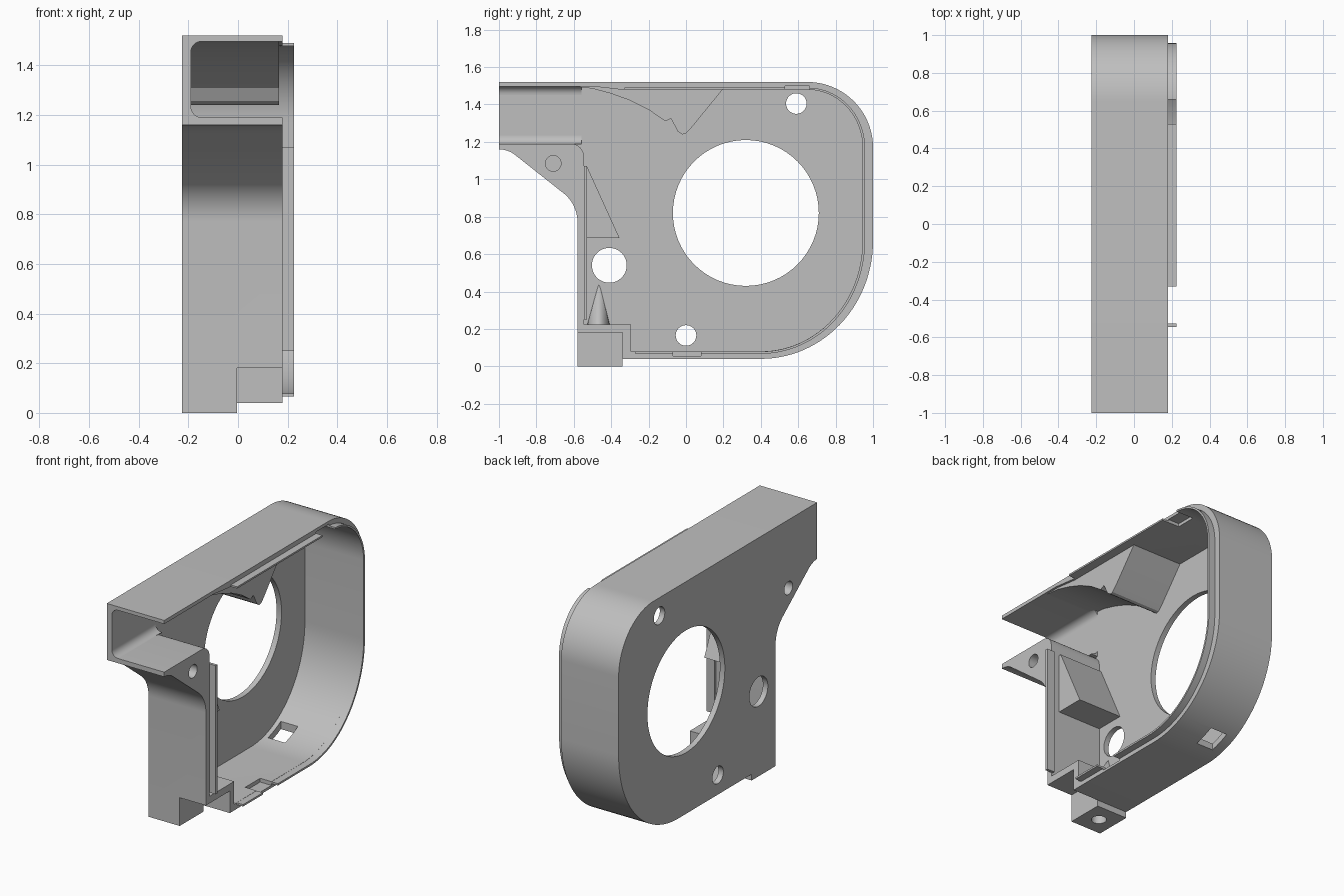
import bpy, bmesh
from math import cos, sin, pi, radians
from mathutils import Vector

cube = bpy.data.objects.get("Cube")
if cube:
    bpy.data.objects.remove(cube, do_unlink=True)

grey = bpy.data.materials.new("light_grey_plastic")
grey.use_nodes = True
grey.diffuse_color = (0.52, 0.52, 0.52, 1)
grey.node_tree.nodes["Principled BSDF"].inputs["Base Color"].default_value = (0.52, 0.52, 0.52, 1)

BACK, INNER, RIM, LIP = -0.225, -0.19, 0.18, 0.225


def add_object(name, bm):
    bmesh.ops.recalc_face_normals(bm, faces=bm.faces)
    mesh = bpy.data.meshes.new(name)
    bm.to_mesh(mesh)
    bm.free()
    mesh.materials.append(grey)
    ob = bpy.data.objects.new(name, mesh)
    bpy.context.collection.objects.link(ob)
    return ob


def prism(name, pts, lo, hi, axis=0):
    """Extrude a closed profile along one axis."""
    bm = bmesh.new()
    verts = []
    for p in pts:
        co = list(p)
        co.insert(axis, lo)
        verts.append(bm.verts.new(co))
    face = bm.faces.new(verts)
    shift = Vector((0, 0, 0))
    shift[axis] = hi - lo
    new = bmesh.ops.extrude_face_region(bm, geom=[face])["geom"]
    bmesh.ops.translate(bm, vec=shift, verts=[v for v in new if isinstance(v, bmesh.types.BMVert)])
    return add_object(name, bm)


def box(name, x, y, z):
    return prism(name, [(y[0], z[0]), (y[1], z[0]), (y[1], z[1]), (y[0], z[1])], *x)


def arc(cy, cz, ry, rz, start, end, n=20):
    steps = [radians(start + (end - start) * i / n) for i in range(n + 1)]
    return [(cy + ry * cos(a), cz + rz * sin(a)) for a in steps]


def circle(cy, cz, r, n=64):
    return arc(cy, cz, r, r, 0, 360, n)[:-1]


def cut(target, cutter):
    mod = target.modifiers.new("cut", "BOOLEAN")
    mod.operation = "DIFFERENCE"
    mod.solver = "EXACT"
    mod.object = cutter
    bpy.context.view_layer.objects.active = target
    bpy.ops.object.modifier_apply(modifier=mod.name)
    bpy.data.objects.remove(cutter, do_unlink=True)


def scroll(side, top, bottom):
    """Rounded rear of the housing, from the top edge round to the bottom edge."""
    return (arc(0.65, 1.17, side - 0.65, top - 1.17, 90, 0)
            + arc(0.40, 0.67, side - 0.40, 0.67 - bottom, 0, -90, 28))


# Housing: outer silhouette with the cavity hollowed out
outline = ([(-1, 1.52)] + scroll(1.0, 1.52, 0.04)
           + [(-0.34, 0.04), (-0.34, 0), (-0.58, 0)]
           + arc(-0.78, 0.77, 0.2, 0.2, 0, 48, 10)
           + arc(-1.0, 1.02, 0.14, 0.14, 50, 90, 8))
housing = prism("housing", outline, BACK, RIM)

cavity = ([(-1.1, 1.497), (-0.5, 1.497), (-0.35, 1.48)] + scroll(0.945, 1.48, 0.08)
          + [(-0.295, 0.08), (-0.295, 0.225), (-0.545, 0.225)]
          + arc(-0.615, 1.12, 0.07, 0.07, 0, 90, 8) + [(-1.1, 1.19)])
cut(housing, prism("cavity_cutter", cavity, INNER, 0.4))

# Corner notch beside the foot
cut(housing, box("notch_cutter", (-0.005, 0.4), (-0.7, -0.34), (-0.1, 0.18)))

# Fan inlet and mounting holes in the back plate
for y, z, r in [(0.32, 0.82, 0.39), (0.59, 1.405, 0.055), (-0.41, 0.54, 0.093), (0, 0.165, 0.055)]:
    cut(housing, prism("hole_cutter", circle(y, z, r), -0.4, -0.1))

# Blind screw holes in the duct gusset, from both sides
for lo, hi in [(-0.4, -0.04), (0.0, 0.4)]:
    cut(housing, prism("gusset_hole_cutter", circle(-0.71, 1.085, 0.042, 32), lo, hi))

# Screw hole up into the foot, and the square window in the lower wall
cut(housing, prism("foot_hole_cutter", circle(-0.115, -0.46, 0.045, 32), -0.1, 0.17, axis=2))
cut(housing, box("window_cutter", (-0.16, -0.04), (0.53, 0.66), (0, 0.25)))

# Locating lip around the open side
rim_lip = prism("rim_lip", [(-0.33, 1.49)] + scroll(0.957, 1.49, 0.067) + [(-0.27, 0.067)]
                + ([(-0.33, 1.479)] + scroll(0.944, 1.479, 0.079) + [(-0.27, 0.079)])[::-1],
                0.17, LIP)
front_lip = box("front_lip", (0.17, LIP), (-0.546, -0.528), (0.25, 1.07))

# Clip gaps through the lip, with shallow recesses in the wall
for y, z in [((0.53, 0.66), (1.4, 1.5)), ((-0.07, 0.08), (0.056, 0.13))]:
    cut(rim_lip, box("gap_cutter", (0.1, 0.4), y, z))
    cut(housing, box("recess_cutter", (0.1, 0.4), y, z))

# Air cutoff tongue under the roof
tongue = [(-0.6, 1.505), (-0.6, 1.496), (-0.5, 1.485), (-0.4, 1.458), (-0.3, 1.422), (-0.2, 1.372),
          (-0.11, 1.31), (-0.08, 1.325), (-0.045, 1.257), (-0.02, 1.24), (0.0, 1.245),
          (0.03, 1.277), (0.2, 1.485), (0.2, 1.505)]
prism("air_cutoff", tongue, INNER - 0.01, 0.165)

# Wedge on the inside of the front wall
prism("front_wedge", [(-0.56, 0.685), (-0.355, 0.685), (-0.53, 1.07), (-0.56, 1.07)], INNER - 0.01, 0.12)

# Tapered boss above the foot
bm = bmesh.new()
for x, y in arc(INNER - 0.01, -0.468, 0.15, 0.062, -90, 90, 16):
    bm.verts.new((x, y, 0.215))
bm.verts.new((INNER - 0.01, -0.465, 0.45))
bmesh.ops.convex_hull(bm, input=bm.verts)
add_object("foot_boss", bm)

# Concave fillets where the duct meets the back plate
for name, z, s in [("duct_floor_fillet", 1.19, 1), ("duct_roof_fillet", 1.497, -1)]:
    curve = [(INNER + 0.045 * (1 - cos(a)), z + s * 0.045 * (1 - sin(a)))
             for a in [i * pi / 16 for i in range(9)]]
    corner = [(INNER + 0.045, z - s * 0.005), (INNER - 0.005, z - s * 0.005), (INNER - 0.005, z + s * 0.045)]
    prism(name, curve + corner, -1, -0.56, axis=1)

# Smooth the curved walls, keep the edges crisp
for ob in bpy.context.scene.objects:
    ob.select_set(ob.type == "MESH")
bpy.context.view_layer.objects.active = housing
bpy.ops.object.shade_smooth_by_angle(angle=radians(25))
